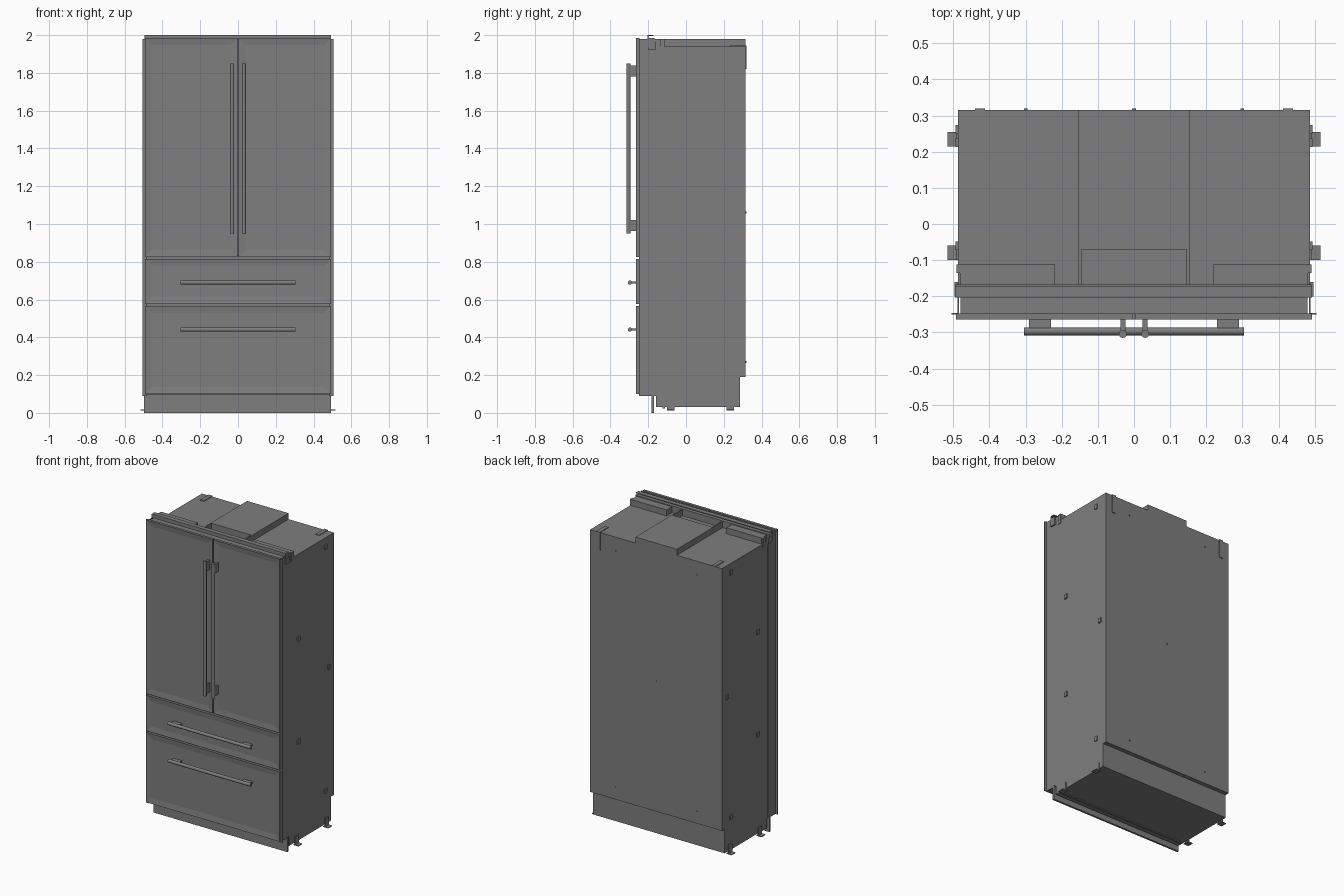
import bpy, bmesh, math
from mathutils import Matrix, Vector

cube = bpy.data.objects.get("Cube")
if cube:
    bpy.data.objects.remove(cube, do_unlink=True)

grey = bpy.data.materials.new("mid grey")
grey.use_nodes = True
colour = (0.21, 0.21, 0.21, 1)
grey.diffuse_color = colour
grey.node_tree.nodes["Principled BSDF"].inputs["Base Color"].default_value = colour


def finish(name, bm):
    bmesh.ops.recalc_face_normals(bm, faces=bm.faces)
    mesh = bpy.data.meshes.new(name)
    bm.to_mesh(mesh)
    bm.free()
    mesh.materials.append(grey)
    obj = bpy.data.objects.new(name, mesh)
    bpy.context.collection.objects.link(obj)
    return obj


def add_box(bm, x, y, z):
    size = Matrix.Diagonal((x[1] - x[0], y[1] - y[0], z[1] - z[0], 1))
    place = Matrix.Translation((sum(x) / 2, sum(y) / 2, sum(z) / 2))
    return bmesh.ops.create_cube(bm, size=1, matrix=place @ size)


def box(name, x, y, z):
    bm = bmesh.new()
    add_box(bm, x, y, z)
    return finish(name, bm)


def pair(name, x, y, z):
    """One box on each side of the centre."""
    box("left_" + name, x, y, z)
    box("right_" + name, (-x[1], -x[0]), y, z)


def front_panel(name, x, z, border):
    """Front slab with a shallow recessed field."""
    bm = bmesh.new()
    add_box(bm, x, (-0.264, -0.247), z)
    bm.normal_update()
    face = [f for f in bm.faces if f.normal.y < -0.9]
    bmesh.ops.inset_region(bm, faces=face, thickness=border)
    bmesh.ops.translate(bm, verts=face[0].verts, vec=(0, 0.005, 0))
    return finish(name, bm)


def rod(name, centre, length, axis, radius=0.011):
    bm = bmesh.new()
    turn = Vector((0, 0, 1)).rotation_difference(Vector(axis)).to_matrix().to_4x4()
    bmesh.ops.create_cone(bm, cap_ends=True, segments=24, radius1=radius, radius2=radius,
                          depth=length, matrix=Matrix.Translation(centre) @ turn)
    for f in bm.faces:
        f.smooth = len(f.verts) == 4
    return finish(name, bm)


# Cabinet: side profile swept across the width
profile = [(-0.17, 0.09), (-0.16, 0.09), (-0.16, 0.03), (0.287, 0.03),
           (0.287, 0.19), (0.315, 0.19), (0.315, 1.94), (-0.17, 1.94)]
bm = bmesh.new()
side = bm.faces.new([bm.verts.new((-0.487, y, z)) for y, z in profile])
sweep = bmesh.ops.extrude_face_region(bm, geom=[side])
bmesh.ops.translate(bm, vec=(0.974, 0, 0),
                    verts=[v for v in sweep["geom"] if isinstance(v, bmesh.types.BMVert)])
finish("cabinet", bm)

# Roof duct, its front walls and the hinge housings
box("roof_duct", (-0.153, 0.153), (-0.07, 0.315), (1.93, 1.98))
pair("duct_wall", (0.145, 0.153), (-0.17, -0.07), (1.93, 1.98))
pair("hinge_housing", (0.22, 0.482), (-0.167, -0.11), (1.93, 1.98))

# Top trim
box("top_trim", (-0.495, 0.492), (-0.203, -0.168), (1.935, 1.985))
box("top_trim_lip", (-0.495, 0.492), (-0.203, -0.199), (1.98, 2.0))
box("top_trim_cap", (-0.495, 0.492), (-0.203, -0.172), (1.996, 2.0))

# Side trim with outward flanges
pair("side_trim", (0.484, 0.488), (-0.25, -0.165), (0.09, 1.98))
pair("side_flange", (0.484, 0.505), (-0.25, -0.246), (0.09, 1.98))

# Doors and drawers: core behind, recessed panel in front
spans = {"upper": (0.825, 1.985), "middle_drawer": (0.577, 0.815), "lower_drawer": (0.10, 0.567)}
for name, z in spans.items():
    box(name + "_core", (-0.48, 0.48), (-0.248, -0.168), (z[0] + 0.005, z[1] - 0.008))
front_panel("left_door", (0.003, 0.493), spans["upper"], 0.052)
front_panel("right_door", (-0.493, -0.003), spans["upper"], 0.052)
for name in ("middle_drawer", "lower_drawer"):
    front_panel(name, (-0.493, 0.493), spans[name], 0.053)

# Door handles
for side_name, x in (("left", 0.031), ("right", -0.031)):
    rod(side_name + "_door_handle", (x, -0.304, 1.4), 0.9, (0, 0, 1))
    for end, z in (("upper", 1.81), ("lower", 0.992)):
        box(f"{side_name}_{end}_handle_mount", (x - 0.007, x + 0.007),
            (-0.3, -0.262), (z - 0.03, z + 0.03))

# Drawer handles
for name, z in (("middle", 0.69), ("lower", 0.441)):
    rod(name + "_drawer_handle", (0, -0.297, z), 0.61, (1, 0, 0))
    pair(name + "_handle_mount", (0.23, 0.29), (-0.295, -0.262), (z - 0.006, z + 0.006))

# Kick plate and underside cross rail
box("kick_plate", (-0.497, 0.492), (-0.183, -0.17), (0, 0.098))
box("cross_rail", (-0.48, 0.48), (-0.125, -0.11), (0.024, 0.032))

# Feet with outward flanges
for name, y in (("front_foot", -0.08), ("rear_foot", 0.235)):
    pair(name, (0.478, 0.516), (y - 0.02, y + 0.02), (0.012, 0.017))
    pair(name + "_upright", (0.487, 0.492), (y - 0.02, y + 0.02), (0.012, 0.07))

# Rear top brackets folded over the back edge
pair("bracket_top", (0.412, 0.44), (0.23, 0.32), (1.938, 1.944))
pair("bracket_back", (0.412, 0.44), (0.314, 0.32), (1.82, 1.944))

# Side clips
clips = [(-0.06, 1.375), (0.262, 1.065), (-0.06, 0.69), (0.225, 0.25), (0.225, 1.88)]
for i, (y, z) in enumerate(clips):
    pair(f"side_clip_{i + 1}", (0.486, 0.494), (y - 0.012, y + 0.012), (z - 0.015, z + 0.015))
pair("hinge_plate", (0.486, 0.496), (-0.2, -0.16), (1.925, 1.962))
pair("hinge_tab", (0.482, 0.491), (-0.135, -0.112), (1.915, 1.98))

# Rear screws
for i, (x, z) in enumerate([(-0.3, 0.27), (0.3, 0.27), (0, 1.06), (-0.3, 1.85), (0.3, 1.85)]):
    rod(f"rear_screw_{i + 1}", (x, 0.316, z), 0.006, (0, 1, 0), 0.005)
